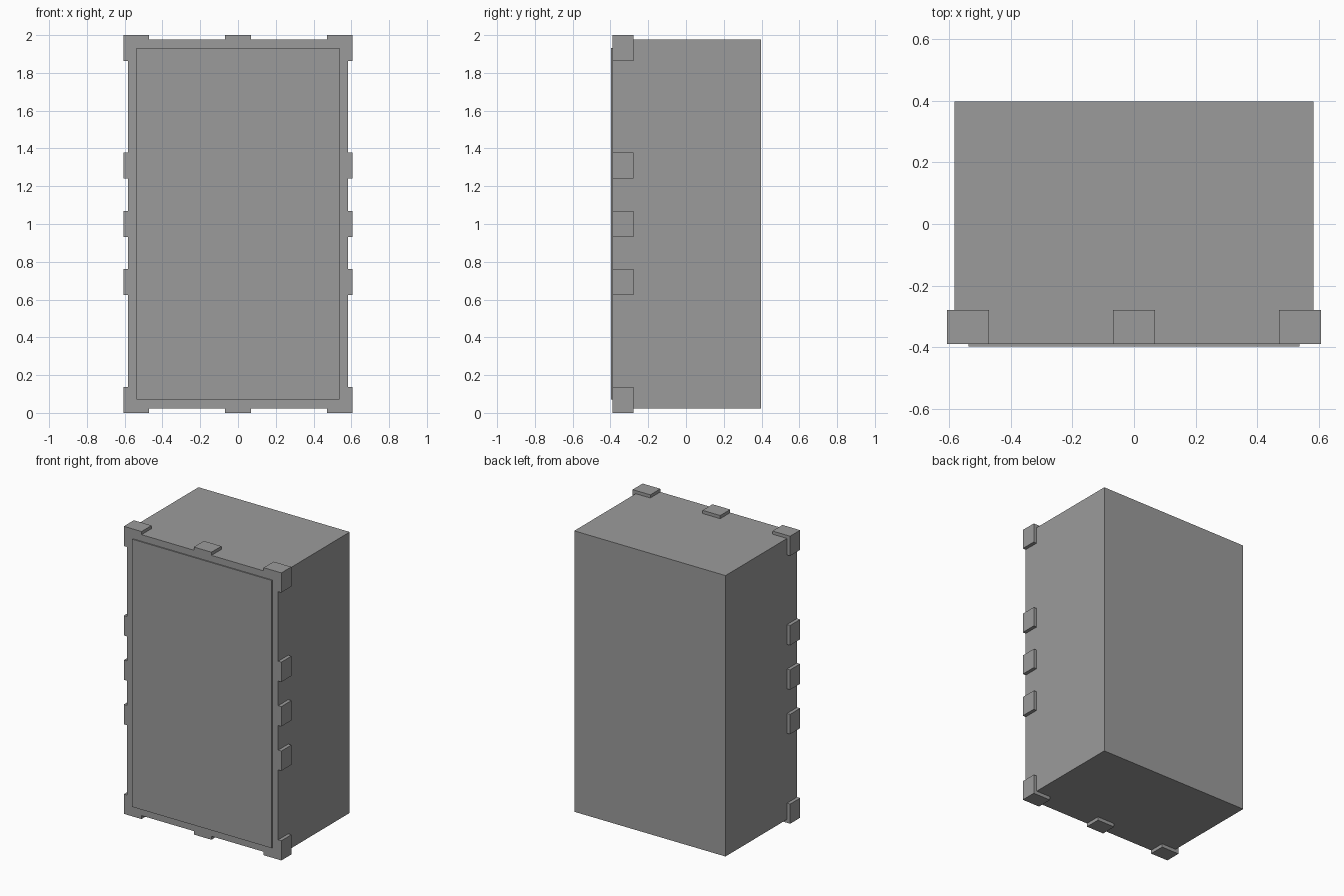
import bpy, bmesh

if "Cube" in bpy.data.objects:
    bpy.data.objects.remove(bpy.data.objects["Cube"])

HX, TX = 0.582, 0.606        # half width of body / over the tabs
ZB, ZT = 0.024, 1.978        # body bottom and top
FRONT, TAB_BACK = -0.389, -0.279
MID = 1.001                  # height of the middle tab

grey = bpy.data.materials.new("dark_grey")
grey.diffuse_color = (0.33, 0.33, 0.33, 1)
grey.use_nodes = True
grey.node_tree.nodes["Principled BSDF"].inputs["Base Color"].default_value = grey.diffuse_color


def prism(name, outline, y0, y1):
    """Extrude an (x, z) outline along y."""
    bm = bmesh.new()
    face = bm.faces.new([bm.verts.new((x, y0, z)) for x, z in outline])
    res = bmesh.ops.extrude_face_region(bm, geom=[face])
    verts = [v for v in res["geom"] if isinstance(v, bmesh.types.BMVert)]
    bmesh.ops.translate(bm, verts=verts, vec=(0, y1 - y0, 0))
    bmesh.ops.recalc_face_normals(bm, faces=bm.faces[:])
    mesh = bpy.data.meshes.new(name)
    bm.to_mesh(mesh)
    bm.free()
    mesh.materials.append(grey)
    obj = bpy.data.objects.new(name, mesh)
    bpy.context.collection.objects.link(obj)
    return obj


def box(name, x0, x1, y0, y1, z0, z1):
    return prism(name, [(x0, z0), (x1, z0), (x1, z1), (x0, z1)], y0, y1)


def mirror_x(obj):
    obj.modifiers.new("mirror", 'MIRROR').use_axis[0] = True


# Main cabinet and raised front panel
box("cabinet_body", -HX, HX, FRONT, 0.397, ZB, ZT)
box("front_panel", -0.537, 0.537, -0.397, FRONT, 0.07, 1.932)

# L-shaped corner brackets, top and bottom, mirrored left/right
for name, outer, inner, end in (("bottom_corner", 0.0, ZB, 0.137),
                                ("top_corner", 2.0, ZT, 1.863)):
    mirror_x(prism(name, [(0.47, outer), (TX, outer), (TX, end), (HX, end),
                          (HX, inner), (0.47, inner)], FRONT, TAB_BACK))

# Three tabs on each side
for i in (-1, 0, 1):
    z = MID + i * 0.309
    mirror_x(box(f"side_tab_{i + 2}", HX, TX, FRONT, TAB_BACK, z - 0.069, z + 0.069))

# Centre tabs on top and bottom
box("bottom_tab", -0.068, 0.068, FRONT, TAB_BACK, 0.0, ZB)
box("top_tab", -0.068, 0.068, FRONT, TAB_BACK, ZT, 2.0)
